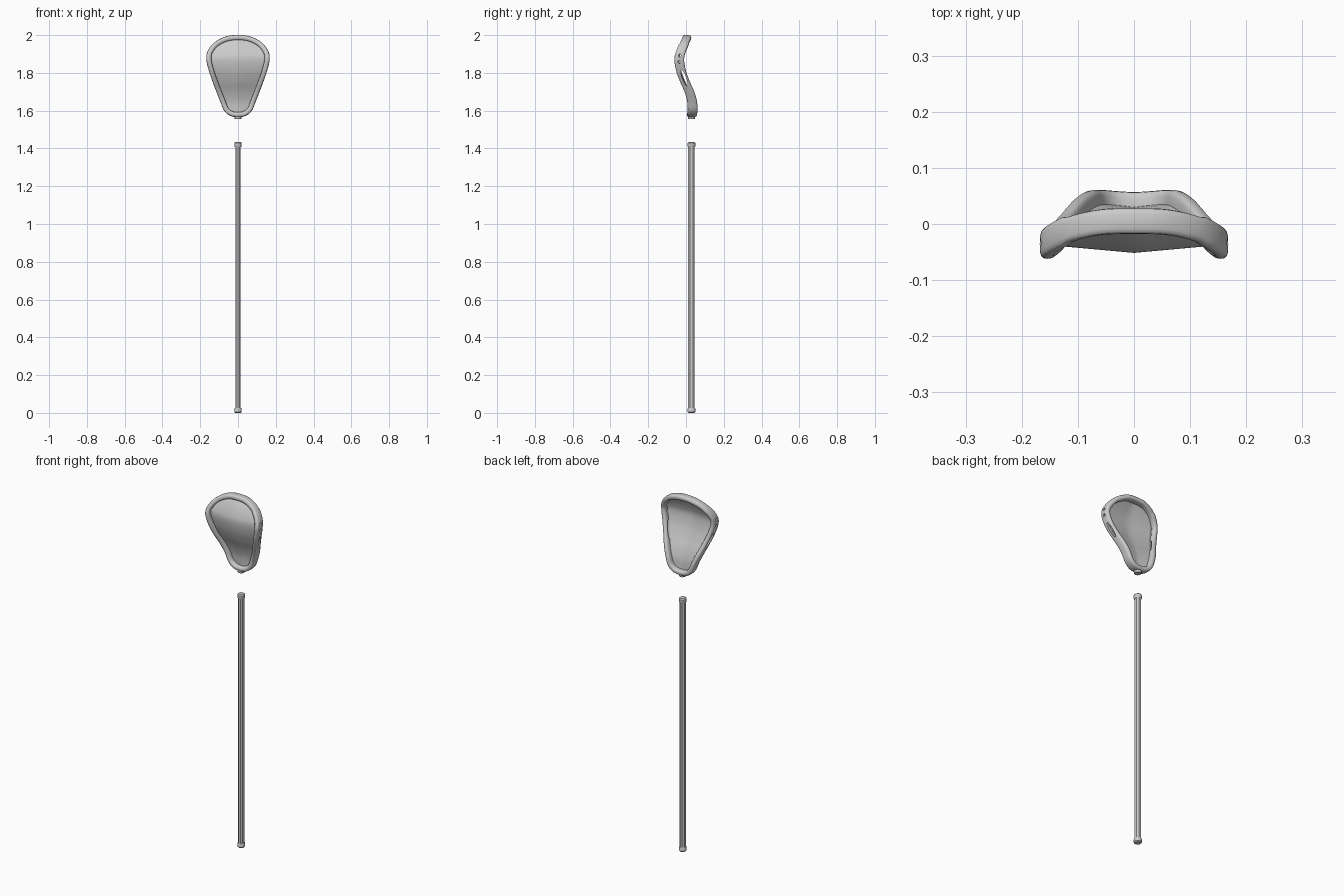
import bpy, bmesh, math
from mathutils import Vector, Matrix

if "Cube" in bpy.data.objects:
    bpy.data.objects.remove(bpy.data.objects["Cube"])

SY = 0.029  # shaft axis y

def make(name, bm, angle=None):
    bmesh.ops.recalc_face_normals(bm, faces=bm.faces)
    me = bpy.data.meshes.new(name)
    bm.to_mesh(me)
    bm.free()
    ob = bpy.data.objects.new(name, me)
    bpy.context.collection.objects.link(ob)
    if angle:
        select(ob)
        bpy.ops.object.shade_smooth_by_angle(angle=math.radians(angle))
    return ob

def select(ob):
    bpy.ops.object.select_all(action='DESELECT')
    ob.select_set(True)
    bpy.context.view_layer.objects.active = ob

def catmull(pts, n):
    out = []
    first = Vector((-pts[1][0],) + pts[1][1:])
    last = Vector((-pts[-2][0],) + pts[-2][1:])
    p = [first] + [Vector(q) for q in pts] + [last]
    for i in range(1, len(p) - 2):
        a, b, c, d = p[i - 1:i + 3]
        for k in range(n):
            t = k / n
            out.append(0.5 * (2 * b + (c - a) * t + (2 * a - 5 * b + 4 * c - d) * t * t
                              + (3 * b - a - 3 * c + d) * t ** 3))
    out.append(p[-2])
    return out

def stack(name, rings, sides, angle=None):
    """Closed upright solid from (half x, half y, z) rings on the shaft axis."""
    bm = bmesh.new()
    loops = []
    for rx, ry, z in rings:
        loops.append([bm.verts.new((rx * math.cos((k + .5) * math.tau / sides),
                                    SY + ry * math.sin((k + .5) * math.tau / sides), z))
                      for k in range(sides)])
    for a, b in zip(loops, loops[1:]):
        for k in range(sides):
            bm.faces.new((a[k], a[(k + 1) % sides], b[(k + 1) % sides], b[k]))
    bm.faces.new(loops[0])
    bm.faces.new(loops[-1])
    return make(name, bm, angle)

# Half centre line of the head frame, top to throat: x, y, z
half = catmull([(0, .005, 1.987), (.06, .003, 1.980), (.115, -.010, 1.952),
                (.148, -.028, 1.91), (.154, -.036, 1.87), (.140, -.026, 1.81),
                (.121, -.006, 1.755), (.100, .018, 1.70), (.080, .032, 1.65),
                (.063, .035, 1.608), (.036, .033, 1.585), (0, .031, 1.579)], 5)
path = half + [Vector((-p.x, p.y, p.z)) for p in half[-2:0:-1]]

# Head frame: rounded rectangular section swept round the outline
bm = bmesh.new()
N, S = len(path), 16
rings = []
for i, p in enumerate(path):
    t = path[(i + 1) % N] - path[i - 1]
    out = Vector((-t.z, 0, t.x)).normalized()
    depth = .023 if p.z > 1.95 else .026
    ring = []
    for k in range(S):
        c, s = math.cos(k * math.tau / S), math.sin(k * math.tau / S)
        u = math.copysign(abs(c) ** .6, c) * .0135
        v = math.copysign(abs(s) ** .6, s) * depth
        ring.append(bm.verts.new(p + out * u + Vector((0, v, 0))))
    rings.append(ring)
for i in range(N):
    a, b = rings[i], rings[(i + 1) % N]
    for k in range(S):
        bm.faces.new((a[k], a[(k + 1) % S], b[(k + 1) % S], b[k]))
frame = make("head_frame", bm, 40)

# Sidewall openings: y, z, half width, half length
for y, z, w, h in [(-.034, 1.892, .007, .008), (-.035, 1.858, .007, .008),
                   (-.009, 1.773, .010, .046)]:
    cb = bmesh.new()
    tilt = math.radians(20) if h > .02 else 0
    bmesh.ops.create_cone(cb, cap_ends=True, segments=20, radius1=1, radius2=1, depth=.5,
                          matrix=Matrix.Translation((0, y, z)) @ Matrix.Rotation(tilt, 4, 'X')
                          @ Matrix.Diagonal((1, w, h, 1)) @ Matrix.Rotation(math.pi / 2, 4, 'Y'))
    cutter = make("opening_cutter", cb)
    cutter.hide_render = True
    m = frame.modifiers.new("opening", 'BOOLEAN')
    m.operation, m.object, m.solver = 'DIFFERENCE', cutter, 'EXACT'
    select(frame)
    bpy.ops.object.modifier_apply(modifier=m.name)
    bpy.data.objects.remove(cutter)

# Net: thin sheet between the two sides, creased slightly forward in the middle
bm = bmesh.new()
C = 12
rows = []
for p in half[1:-1]:
    row = []
    for k in range(C + 1):
        f = 2 * k / C - 1
        bulge = .014 * (1 - abs(f)) * min(1, p.x / .12)
        row.append(bm.verts.new((f * p.x, p.y - bulge, p.z)))
    rows.append(row)
for a, b in zip(rows, rows[1:]):
    for k in range(C):
        bm.faces.new((a[k], a[k + 1], b[k + 1], b[k]))
net = make("net", bm, 40)
sol = net.modifiers.new("thickness", 'SOLIDIFY')
sol.thickness, sol.offset = .003, 0

# Throat stub under the head
stack("throat", [(.017, .018, 1.555), (.019, .020, 1.558), (.019, .020, 1.568),
                 (.017, .018, 1.590)], 16, 40)

# Eight-sided shaft with rounded end caps
stack("shaft", [(.0155, .0185, .012), (.0155, .0185, 1.422)], 8)
for name, z, d in [("bottom_cap", 0, 1), ("top_cap", 1.433, -1)]:
    stack(name, [(.015, .016, z), (.020, .021, z + d * .005),
                 (.020, .021, z + d * .020), (.017, .019, z + d * .026)], 16, 40)
